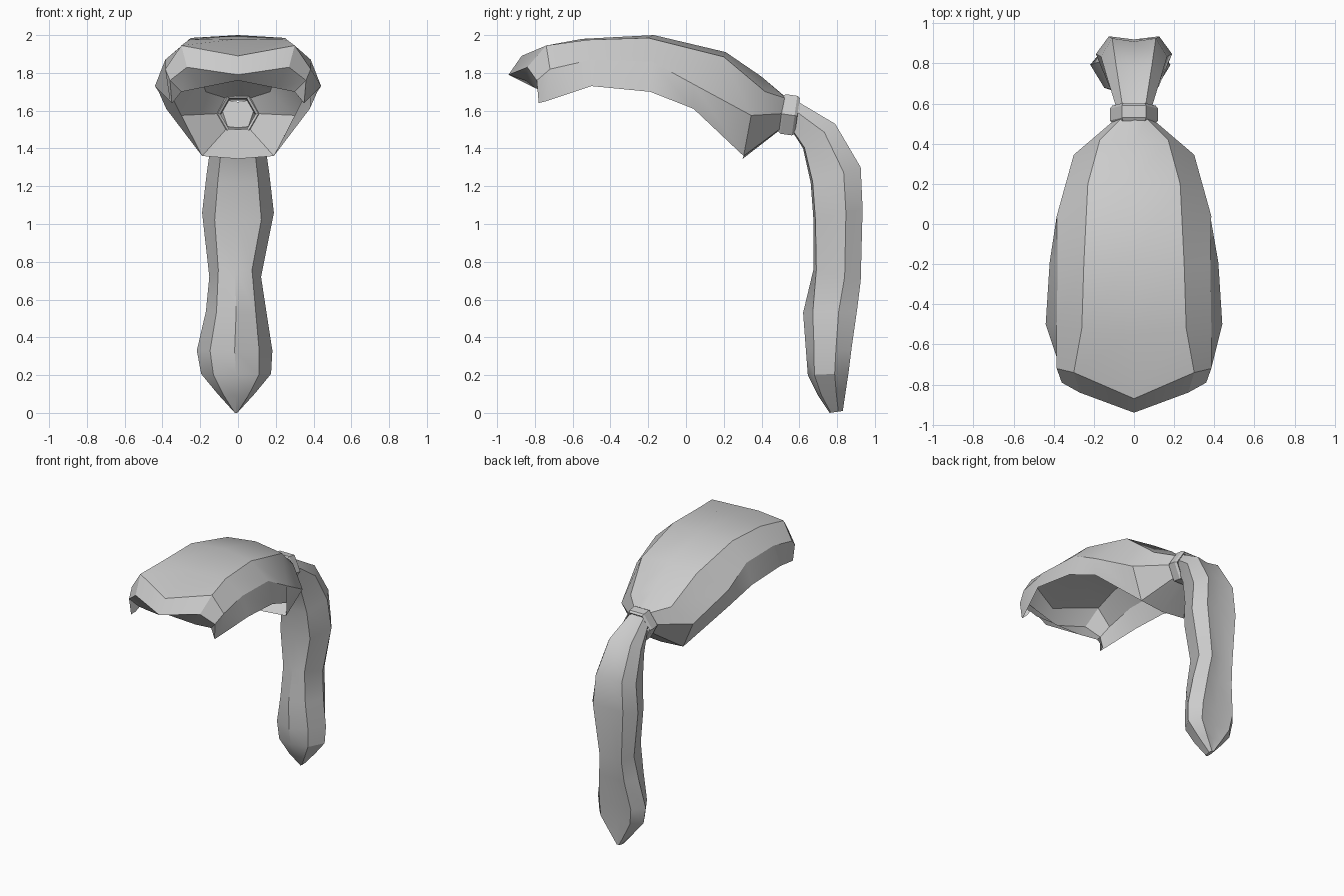
import bpy, bmesh, math
from mathutils import Vector

cube = bpy.data.objects.get("Cube")
if cube:
    bpy.data.objects.remove(cube, do_unlink=True)

grey = bpy.data.materials.new("hair_grey")
grey.use_nodes = True
grey.diffuse_color = (0.6, 0.6, 0.6, 1)
grey.node_tree.nodes["Principled BSDF"].inputs["Base Color"].default_value = (0.6, 0.6, 0.6, 1)


def loft(bm, rows, closed=False):
    """Bridge rows of points with quads; closed joins each row into a loop."""
    grid = [[bm.verts.new(p) for p in row] for row in rows]
    n = len(grid[0])
    for a, b in zip(grid, grid[1:]):
        for i in range(n if closed else n - 1):
            j = (i + 1) % n
            bm.faces.new((a[i], a[j], b[j], b[i]))
    return grid


def finish(bm, name, angle=30, solid=False):
    bmesh.ops.remove_doubles(bm, verts=bm.verts[:], dist=0.0005)
    if solid:
        bmesh.ops.recalc_face_normals(bm, faces=bm.faces[:])
    mesh = bpy.data.meshes.new(name)
    bm.to_mesh(mesh)
    bm.free()
    mesh.materials.append(grey)
    obj = bpy.data.objects.new(name, mesh)
    bpy.context.collection.objects.link(obj)
    bpy.ops.object.select_all(action="DESELECT")
    obj.select_set(True)
    bpy.context.view_layer.objects.active = obj
    bpy.ops.object.shade_smooth_by_angle(angle=math.radians(angle))
    return obj


def both_sides(half):
    return [(-x, y, z) for x, y, z in reversed(half[1:])] + list(half)


# Hair cap: half rows run from the crown centre down to the hem
cap_rows = [
    [(0, -.85, 1.76), (.20, -.80, 1.72), (.30, -.75, 1.70), (.34, -.74, 1.65)],    # under lip
    [(0, -.94, 1.79), (.27, -.84, 1.83), (.36, -.79, 1.76), (.35, -.78, 1.64)],    # fringe edge
    [(0, -.87, 1.89), (.30, -.74, 1.945), (.385, -.72, 1.82), (.36, -.74, 1.65)],  # fringe crease
    [(0, -.55, 1.98), (.26, -.52, 1.975), (.385, -.50, 1.87), (.44, -.50, 1.73)],
    [(0, -.17, 2.0), (.25, -.20, 1.985), (.38, -.18, 1.86), (.42, -.19, 1.70)],
    [(0, .21, 1.91), (.23, .20, 1.885), (.385, .04, 1.74), (.38, .04, 1.61)],
    [(0, .40, 1.78), (.17, .42, 1.70), (.30, .345, 1.575), (.19, .305, 1.36)],
]
# Nape: the last row gathers into the tie
nape_rows = [
    cap_rows[-1] + [(0, .30, 1.345)],
    [(0, .53, 1.67), (.06, .53, 1.665), (.095, .52, 1.585), (.06, .50, 1.505), (0, .50, 1.50)],
]
bm = bmesh.new()
loft(bm, [both_sides(r) for r in cap_rows])
loft(bm, [both_sides(r) for r in nape_rows])
finish(bm, "hair_cap")

# Hair tie: chamfered hexagonal band, tilted along the tail
centre = Vector((0, .545, 1.578))
axis = Vector((0, .99, -.14))
up = Vector((0, .14, .99))
band = []
for shift, scale in [(-.035, .78), (-.045, .9), (-.03, 1), (.03, 1), (.045, .9), (.035, .78), (-.035, .78)]:
    ring = []
    for k in range(6):
        a = math.radians(60 * k)
        ring.append(centre + axis * shift
                    + Vector((.12 * math.cos(a), 0, 0)) * scale
                    + up * (.122 * math.sin(a) * scale))
    band.append(ring)
bm = bmesh.new()
loft(bm, band, closed=True)
finish(bm, "hair_tie", solid=True)

# Ponytail: front (y, z), back (y, z), half width, x shift, depth of front corners
stations = [
    (.55, 1.51, .58, 1.655, .085, 0, .04),
    (.62, 1.40, .79, 1.53, .135, 0, .04),
    (.66, 1.22, .925, 1.30, .165, 0, .04),
    (.675, 1.02, .935, 1.08, .19, 0, .04),
    (.675, .76, .925, .70, .137, -.015, .06),
    (.62, .53, .905, .54, .16, -.01, .18),
    (.635, .33, .875, .33, .20, -.018, .18),
    (.645, .20, .86, .21, .185, -.01, .16),
    (.70, .09, .845, .11, .10, -.01, .12),
    (.76, 0, .83, .01, .012, -.01, .1),
]
tail = []
for fy, fz, by, bz, w, shift, corner in stations:
    front, back = Vector((shift, fy, fz)), Vector((shift, by, bz))
    section = [(0, 0), (.65, corner), (1, .66), (.66, 1),
               (0, .94), (-.66, 1), (-1, .66), (-.65, corner)]
    tail.append([front.lerp(back, t) + Vector((s * w, 0, 0)) for s, t in section])
bm = bmesh.new()
grid = loft(bm, tail, closed=True)
bm.faces.new(grid[0])
bm.faces.new(grid[-1])
finish(bm, "ponytail", solid=True)
